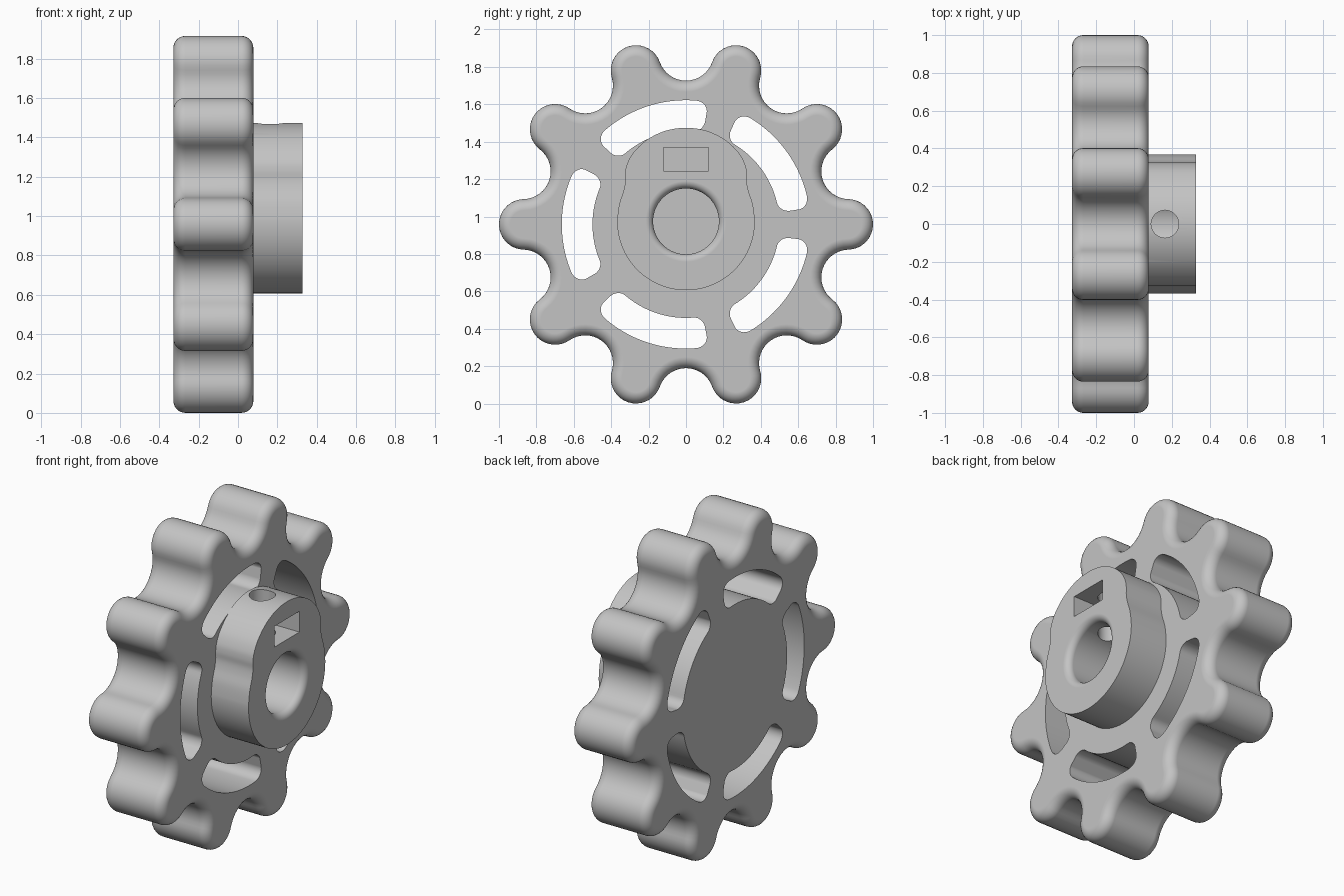
import bpy, bmesh, math
from math import cos, sin, pi, radians

cube = bpy.data.objects.get("Cube")
if cube:
    bpy.data.objects.remove(cube, do_unlink=True)

AXIS_Z = 0.958        # wheel centre height
BORE_Z = 0.974        # hub and bore centre height
X_BACK, X_FACE, X_END = -0.328, 0.078, 0.328

grey = bpy.data.materials.new("plain grey")
grey.use_nodes = True
grey.diffuse_color = (0.55, 0.55, 0.55, 1)
grey.node_tree.nodes["Principled BSDF"].inputs["Base Color"].default_value = (0.55, 0.55, 0.55, 1)


def loft(name, rings):
    """Closed solid through a list of (x, outline) rings; outlines are (y, z) points."""
    bm = bmesh.new()
    loops = [[bm.verts.new((x, y, z)) for y, z in pts] for x, pts in rings]
    n = len(loops[0])
    for a, b in zip(loops, loops[1:]):
        for i in range(n):
            bm.faces.new((a[i], a[(i + 1) % n], b[(i + 1) % n], b[i]))
    bm.faces.new(loops[0])
    bm.faces.new(loops[-1])
    bmesh.ops.recalc_face_normals(bm, faces=bm.faces)
    mesh = bpy.data.meshes.new(name)
    bm.to_mesh(mesh)
    bm.free()
    mesh.materials.append(grey)
    obj = bpy.data.objects.new(name, mesh)
    bpy.context.collection.objects.link(obj)
    return obj


def combine(target, tool, operation):
    """Apply a boolean and discard the tool."""
    mod = target.modifiers.new("cut", "BOOLEAN")
    mod.operation, mod.solver, mod.object = operation, "EXACT", tool
    bpy.context.view_layer.objects.active = target
    bpy.ops.object.modifier_apply(modifier=mod.name)
    bpy.data.objects.remove(tool, do_unlink=True)


def arc(cy, cz, r, a0, a1, n):
    return [(cy + r * cos(a0 + (a1 - a0) * i / n), cz + r * sin(a0 + (a1 - a0) * i / n))
            for i in range(n)]


def lobed_outline(inset):
    """Ten round lobes joined by tangent round valleys, shrunk by inset."""
    lobe_d, lobe_r, valley_d, step = 0.865, 0.135, 0.917, pi / 10
    dy, dz = valley_d * cos(step) - lobe_d, valley_d * sin(step)
    valley_r = math.hypot(dy, dz) - lobe_r
    tangent = math.atan2(dz, dy)
    pts = []
    for k in range(10):
        a, v = k * pi / 5, k * pi / 5 + step
        pts += arc(lobe_d * cos(a), AXIS_Z + lobe_d * sin(a), lobe_r - inset,
                   a - tangent, a + tangent, 18)
        half = tangent - step
        pts += arc(valley_d * cos(v), AXIS_Z + valley_d * sin(v), valley_r + inset,
                   a + tangent + pi, 2 * v - (a + tangent) + pi, 16) if half > 0 else []
    return pts


# Lobed wheel with rounded rims
rim = 0.06
steps = [i * pi / 2 / 7 for i in range(8)]
back = [(X_BACK + rim * (1 - sin(t)), rim * (1 - cos(t))) for t in reversed(steps)]
front = [(X_FACE - rim * (1 - sin(t)), rim * (1 - cos(t))) for t in steps]
wheel = loft("lobed_wheel", [(x, lobed_outline(o)) for x, o in back + front])


# Five curved slots through the wheel
def slot_outline(mid_angle):
    mid_r, half_w, half_len, corner = 0.582, 0.082, 0.29, 0.06
    flat = []
    for q, (sx, sy) in enumerate([(1, 1), (-1, 1), (-1, -1), (1, -1)]):
        flat += arc(sx * (half_len - corner), sy * (half_w - corner), corner,
                    q * pi / 2, (q + 1) * pi / 2, 8)
        if q % 2 == 0:
            flat += [(sx * (half_len - corner) * (1 - i / 12), sy * half_w) for i in range(24)]
    return [((mid_r + t) * cos(mid_angle + s / mid_r),
             AXIS_Z + (mid_r + t) * sin(mid_angle + s / mid_r)) for s, t in flat]


for k in range(5):
    combine(wheel, loft("slot_cutter", [(-1, slot_outline(radians(36 + 72 * k))),
                                        (1, slot_outline(radians(36 + 72 * k)))]), "DIFFERENCE")


# Hub: round below, with a waisted shoulder rising above
def smooth_path(pts, n=5):
    out = []
    for p0, p1, p2, p3 in zip(pts, pts[1:], pts[2:], pts[3:]):
        for i in range(n):
            t = i / n
            out.append(tuple(0.5 * (2 * b + (c - a) * t + (2 * a - 5 * b + 4 * c - d) * t * t
                                    + (3 * b - a - 3 * c + d) * t ** 3)
                             for a, b, c, d in zip(p0, p1, p2, p3)))
    return out


hub_r = 0.368
side = [(hub_r, -0.08), (hub_r, 0), (0.357, 0.09), (0.335, 0.16), (0.325, 0.21), (0.325, 0.26),
        (0.314, 0.31), (0.277, 0.373), (0.203, 0.44), (0.107, 0.485), (0, 0.5), (-0.107, 0.485)]
right = smooth_path(side)
left = [(-y, z) for y, z in reversed(right[1:])]
hub_shape = [(y, z + BORE_Z) for y, z in right + [(0, 0.5)] + left]
hub_shape += arc(0, BORE_Z, hub_r, pi, 2 * pi, 40)
combine(wheel, loft("hub", [(X_FACE - 0.004, hub_shape), (X_END, hub_shape)]), "UNION")

# Blind shaft bore with a rounded mouth
bore_r, lip = 0.176, 0.04
mouth = [(X_END - lip * (1 - sin(t)), bore_r + lip * (1 - cos(t))) for t in steps]
profile = [(-0.02, bore_r)] + mouth + [(X_END + 0.05, bore_r + lip)]
combine(wheel, loft("bore_cutter", [(x, arc(0, BORE_Z, r, 0, 2 * pi, 64)) for x, r in profile]),
        "DIFFERENCE")

# Rectangular nut pocket in the hub face
pocket = [(-0.12, 1.244), (0.12, 1.244), (0.12, 1.37), (-0.12, 1.37)]
combine(wheel, loft("pocket_cutter", [(0.05, pocket), (0.5, pocket)]), "DIFFERENCE")

# Set screw hole from the top of the hub into the bore
bpy.ops.mesh.primitive_cylinder_add(vertices=40, radius=0.073, depth=0.6,
                                    location=(0.164, 0, BORE_Z + 0.3))
combine(wheel, bpy.context.object, "DIFFERENCE")

# Smooth curved walls, crisp edges
wheel.name = "lobed_wheel_with_hub"
wheel.data.materials.clear()
wheel.data.materials.append(grey)
for p in wheel.data.polygons:
    p.material_index = 0
bpy.ops.object.select_all(action="DESELECT")
wheel.select_set(True)
bpy.context.view_layer.objects.active = wheel
bpy.ops.object.shade_smooth_by_angle(angle=radians(32))
weighted = wheel.modifiers.new("weighted_normals", "WEIGHTED_NORMAL")
weighted.weight = 100
weighted.keep_sharp = True
